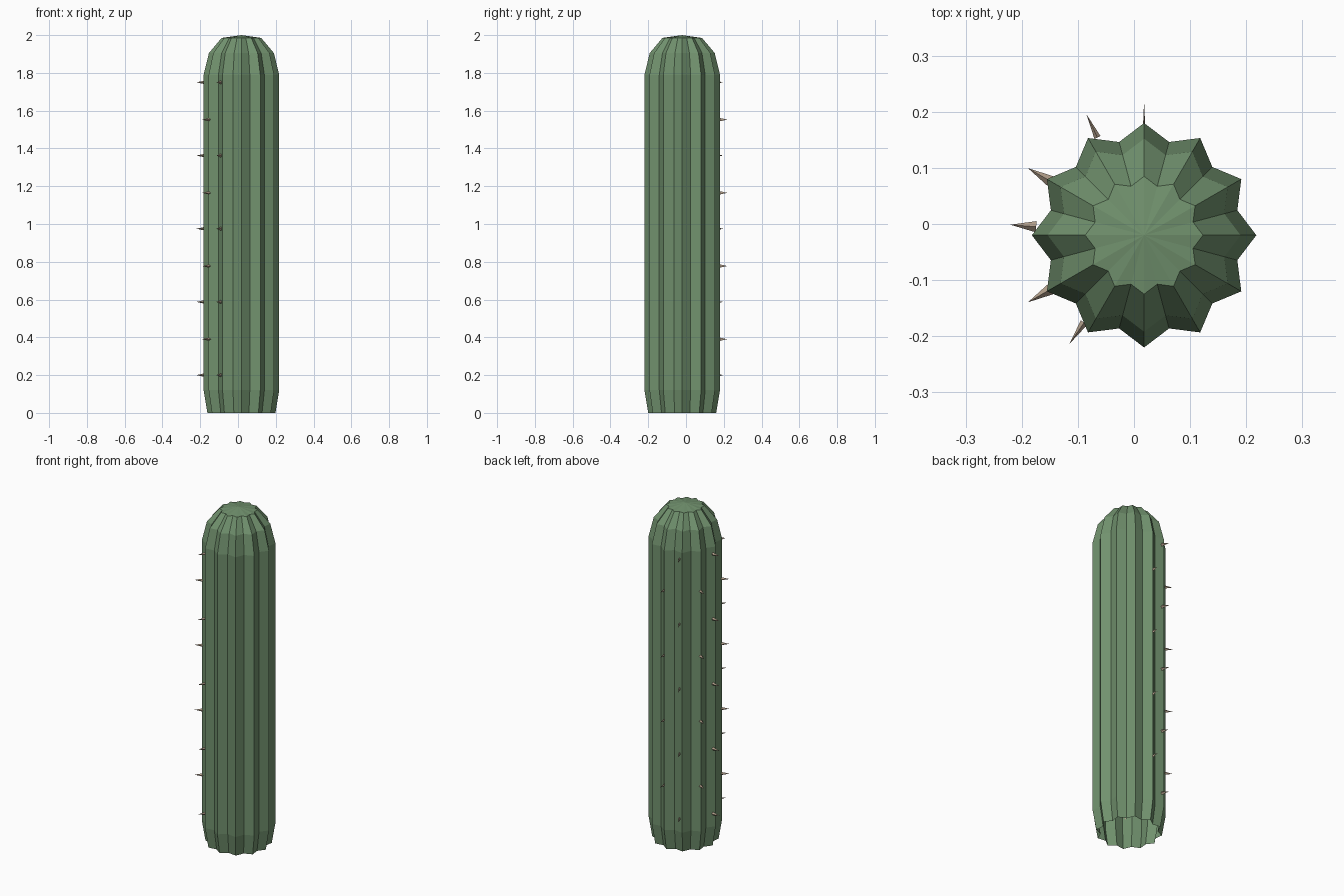
import bpy, bmesh, math
from mathutils import Matrix, Vector

if "Cube" in bpy.data.objects:
    bpy.data.objects.remove(bpy.data.objects["Cube"], do_unlink=True)

CENTRE = Vector((0.018, -0.02, 0))
RIBS = 12


def material(name, colour):
    m = bpy.data.materials.new(name)
    m.use_nodes = True
    m.diffuse_color = colour
    m.node_tree.nodes["Principled BSDF"].inputs["Base Color"].default_value = colour
    return m


def finish(bm, name, mat):
    me = bpy.data.meshes.new(name)
    bm.to_mesh(me)
    bm.free()
    me.materials.append(mat)
    ob = bpy.data.objects.new(name, me)
    ob.location = CENTRE
    bpy.context.collection.objects.link(ob)
    return ob


green = material("cactus green", (0.165, 0.285, 0.155, 1))
tan = material("spine tan", (0.45, 0.35, 0.26, 1))

# Ribbed trunk: star-shaped rings joined upward, open underneath
profile = [(0.18, 0), (0.2, 0.12), (0.2, 1.79), (0.172, 1.905), (0.105, 1.985)]
bm = bmesh.new()
rings = []
for radius, z in profile:
    ring = []
    for i in range(RIBS * 2):
        r = radius * (1 if i % 2 == 0 else 0.86)
        a = math.pi * i / RIBS
        ring.append(bm.verts.new((r * math.cos(a), r * math.sin(a), z)))
    rings.append(ring)
n = RIBS * 2
for low, high in zip(rings, rings[1:]):
    for i in range(n):
        j = (i + 1) % n
        bm.faces.new((low[i], low[j], high[j], high[i]))

# Shallow fan closing the crown
apex = bm.verts.new((0, 0, 2))
for i in range(n):
    bm.faces.new((rings[-1][i], rings[-1][(i + 1) % n], apex))
finish(bm, "cactus_trunk", green)

# Spines: staggered rows on the ribs of one side
long_row = [0.2 + 0.3875 * k for k in range(5)]
short_row = [0.39 + 0.3875 * k for k in range(4)]
bm = bmesh.new()
for rib in range(5):
    odd = rib % 2 == 1
    angle = math.radians(90 + 30 * rib - (4.5 if odd else 0))
    width = 0.2 if rib == 0 else 0.6 if rib == 1 else 1
    for z in long_row if odd else short_row:
        place = (Matrix.Translation((0, 0, z)) @ Matrix.Rotation(angle, 4, "Z")
                 @ Matrix.Translation((0.216, 0, 0))
                 @ Matrix.Diagonal((1, width, 1, 1))
                 @ Matrix.Rotation(math.pi / 2, 4, "Y"))
        bmesh.ops.create_cone(bm, cap_ends=True, segments=4, radius1=0.01,
                              radius2=0, depth=0.046, matrix=place)

# Last rib on the front carries a slightly turned long row
angle = math.radians(235.5)
for z in long_row:
    place = (Matrix.Translation((0, 0, z)) @ Matrix.Rotation(angle, 4, "Z")
             @ Matrix.Translation((0.212, 0, 0))
             @ Matrix.Diagonal((1, 0.7, 1, 1))
             @ Matrix.Rotation(math.pi / 2, 4, "Y"))
    bmesh.ops.create_cone(bm, cap_ends=True, segments=4, radius1=0.01,
                          radius2=0, depth=0.046, matrix=place)
finish(bm, "spines", tan)
